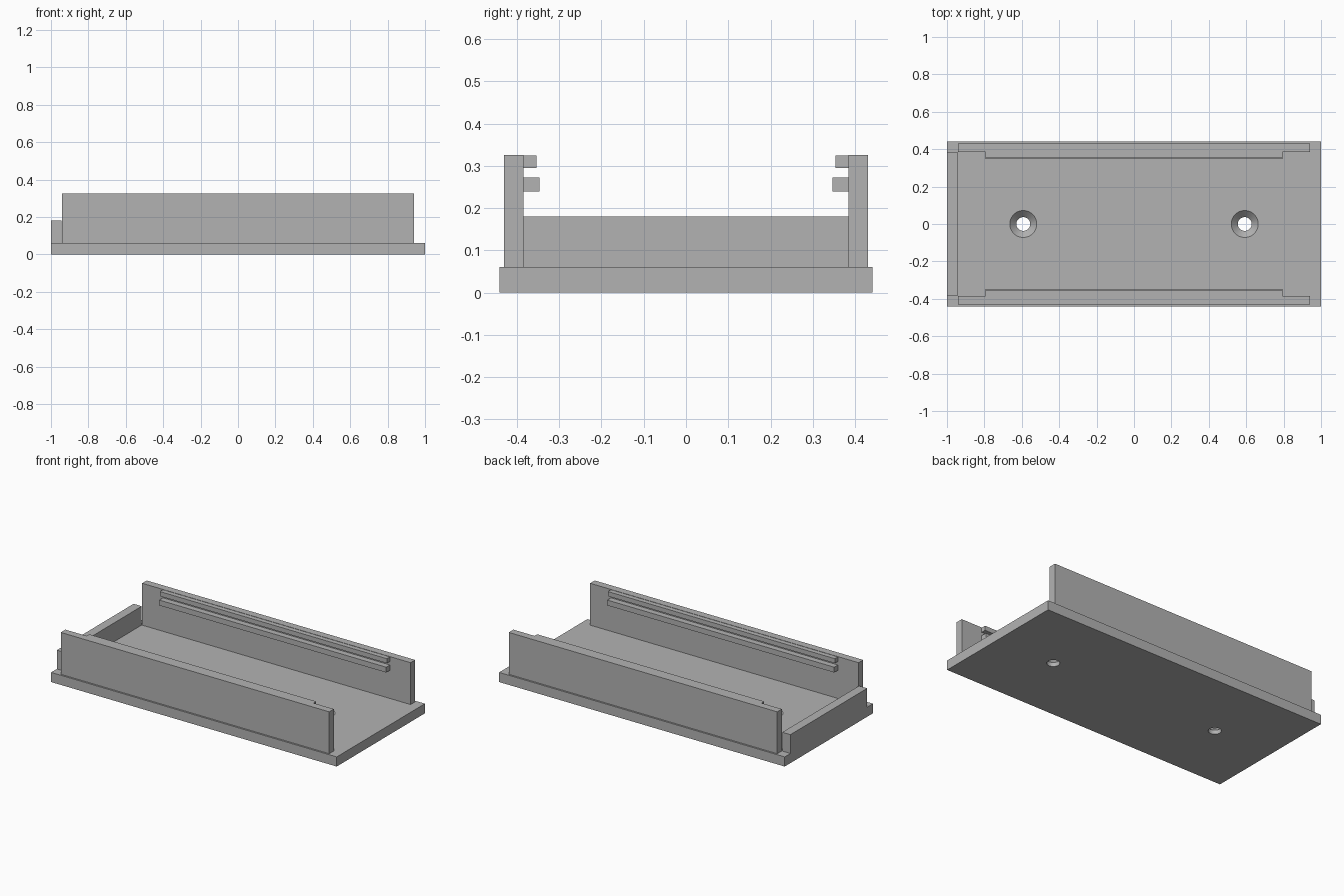
import bpy
import bmesh
from mathutils import Matrix

cube = bpy.data.objects.get("Cube")
if cube:
    bpy.data.objects.remove(cube, do_unlink=True)

grey = bpy.data.materials.new("plain grey")
grey.use_nodes = True
colour = (0.45, 0.45, 0.45, 1)
grey.diffuse_color = colour
grey.node_tree.nodes["Principled BSDF"].inputs["Base Color"].default_value = colour


def finish(name, bm):
    bmesh.ops.recalc_face_normals(bm, faces=bm.faces)
    mesh = bpy.data.meshes.new(name)
    bm.to_mesh(mesh)
    bm.free()
    mesh.materials.append(grey)
    obj = bpy.data.objects.new(name, mesh)
    bpy.context.collection.objects.link(obj)
    return obj


def box(name, x, y, z):
    """Box from (low, high) ranges on each axis."""
    bm = bmesh.new()
    bmesh.ops.create_cube(bm, size=1)
    for v in bm.verts:
        v.co = [r[0] if c < 0 else r[1] for c, r in zip(v.co, (x, y, z))]
    return finish(name, bm)


def screw_cutter(x):
    """Straight hole with a conical countersink, as one turned solid."""
    bm = bmesh.new()
    profile = [(0, -0.02), (0.037, -0.02), (0.037, 0.026),
               (0.072, BASE_TOP), (0.072, 0.1), (0, 0.1)]
    verts = [bm.verts.new((r, 0, z)) for r, z in profile]
    edges = [bm.edges.new(pair) for pair in zip(verts, verts[1:])]
    bmesh.ops.spin(bm, geom=verts + edges, cent=(0, 0, 0), axis=(0, 0, 1),
                   angle=6.283185307, steps=48)
    bmesh.ops.remove_doubles(bm, verts=bm.verts, dist=0.0001)
    bmesh.ops.transform(bm, matrix=Matrix.Translation((x, 0, 0)), verts=bm.verts)
    obj = finish("screw_hole_cutter", bm)
    obj.hide_render = True
    return obj


BASE_TOP = 0.061

# Base plate with two countersunk screw holes
base = box("base_plate", (-1, 1), (-0.441, 0.441), (0, BASE_TOP))
bpy.context.view_layer.objects.active = base
for x in (-0.592, 0.592):
    cutter = screw_cutter(x)
    mod = base.modifiers.new("screw_hole", "BOOLEAN")
    mod.operation = "DIFFERENCE"
    mod.solver = "EXACT"
    mod.object = cutter
    bpy.ops.object.modifier_apply(modifier=mod.name)
    bpy.data.objects.remove(cutter, do_unlink=True)
bpy.ops.object.select_all(action="DESELECT")
base.select_set(True)
bpy.ops.object.shade_smooth_by_angle(angle=0.5)

# Low stop at the closed end
box("end_stop", (-1, -0.943), (-0.384, 0.384), (BASE_TOP, 0.18))

# Side walls, each with two inward rails forming a slot
for side, s in (("front", -1), ("back", 1)):
    def span(inner, outer):
        return sorted((s * inner, s * outer))

    box(side + "_wall", (-0.94, 0.94), span(0.384, 0.43), (BASE_TOP, 0.326))
    box(side + "_lower_rail", (-0.795, 0.795), span(0.347, 0.384), (0.239, 0.273))
    box(side + "_upper_rail", (-0.795, 0.795), span(0.354, 0.384), (0.295, 0.324))
